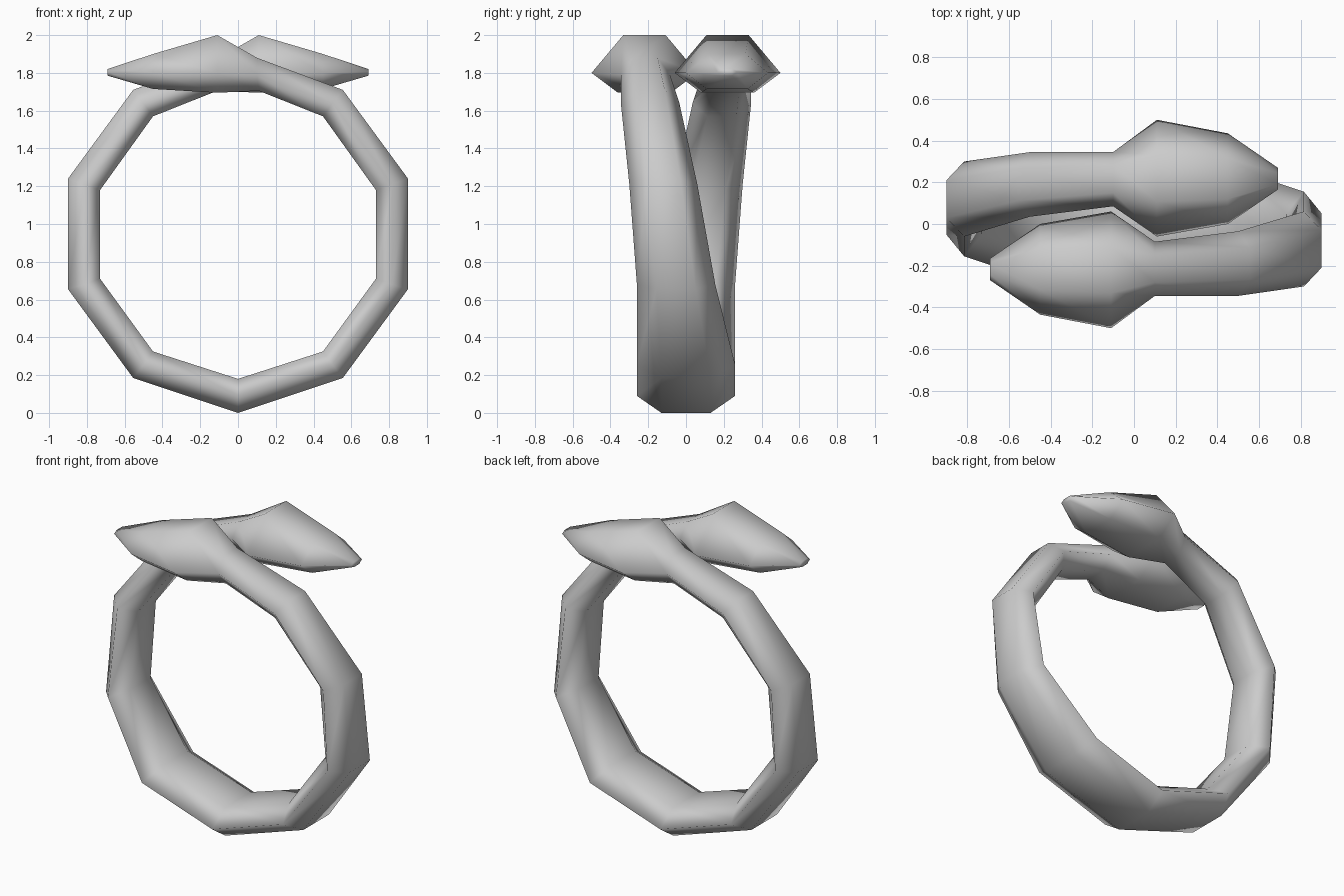
import bpy, bmesh

if "Cube" in bpy.data.objects:
    bpy.data.objects.remove(bpy.data.objects["Cube"])

# Half of the band, from the bottom up the right side to the front head:
# (outer x, outer z, middle x, middle z, inner x, inner z, y min, y max, outer flat ratio)
HALF = [
    (0.555, 0.185, 0.50, 0.255, 0.45, 0.325, -0.26, 0.26, 0.5),
    (0.90, 0.655, 0.815, 0.68, 0.73, 0.71, -0.26, 0.155, 0.5),
    (0.90, 1.24, 0.815, 1.21, 0.73, 1.18, -0.30, 0.06, 0.5),
    (0.555, 1.71, 0.50, 1.64, 0.45, 1.57, -0.345, -0.035, 0.5),
    (0.10, 1.88, 0.10, 1.79, 0.11, 1.705, -0.345, -0.085, 0.5),
    (-0.11, 2.00, -0.11, 1.80, -0.11, 1.695, -0.50, 0.06, 0.4),
    (-0.45, 1.90, -0.45, 1.80, -0.45, 1.715, -0.435, 0.0, 0.45),
    (-0.69, 1.82, -0.69, 1.805, -0.69, 1.785, -0.27, -0.165, 0.5),
]
BOTTOM = (0, 0, 0, 0.09, 0, 0.18, -0.26, 0.26, 0.5)


def section(s):
    """Hexagonal cross-section of the band."""
    ox, oz, mx, mz, ix, iz, y0, y1, k = s
    c, h = (y0 + y1) / 2, (y1 - y0) / 2
    return [(ox, c - h * k, oz), (ox, c + h * k, oz), (mx, y1, mz),
            (ix, c + h * 0.5, iz), (ix, c - h * 0.5, iz), (mx, y0, mz)]


def turned(s):
    """Same station, half a turn about z."""
    ox, oz, mx, mz, ix, iz, y0, y1, k = s
    return (-ox, oz, -mx, mz, -ix, iz, -y1, -y0, k)


# Open ring with both ends thickened into crossing heads
stations = [turned(s) for s in reversed(HALF)] + [BOTTOM] + HALF
bm = bmesh.new()
rings = [[bm.verts.new(p) for p in section(s)] for s in stations]
for a, b in zip(rings, rings[1:]):
    for i in range(6):
        j = (i + 1) % 6
        bm.faces.new((a[i], a[j], b[j], b[i]))
bm.faces.new(rings[0])
bm.faces.new(rings[-1])
bmesh.ops.recalc_face_normals(bm, faces=bm.faces[:])
for f in bm.faces:
    f.smooth = True
mesh = bpy.data.meshes.new("bypass_ring")
bm.to_mesh(mesh)
bm.free()
bpy.context.collection.objects.link(bpy.data.objects.new("bypass_ring", mesh))
